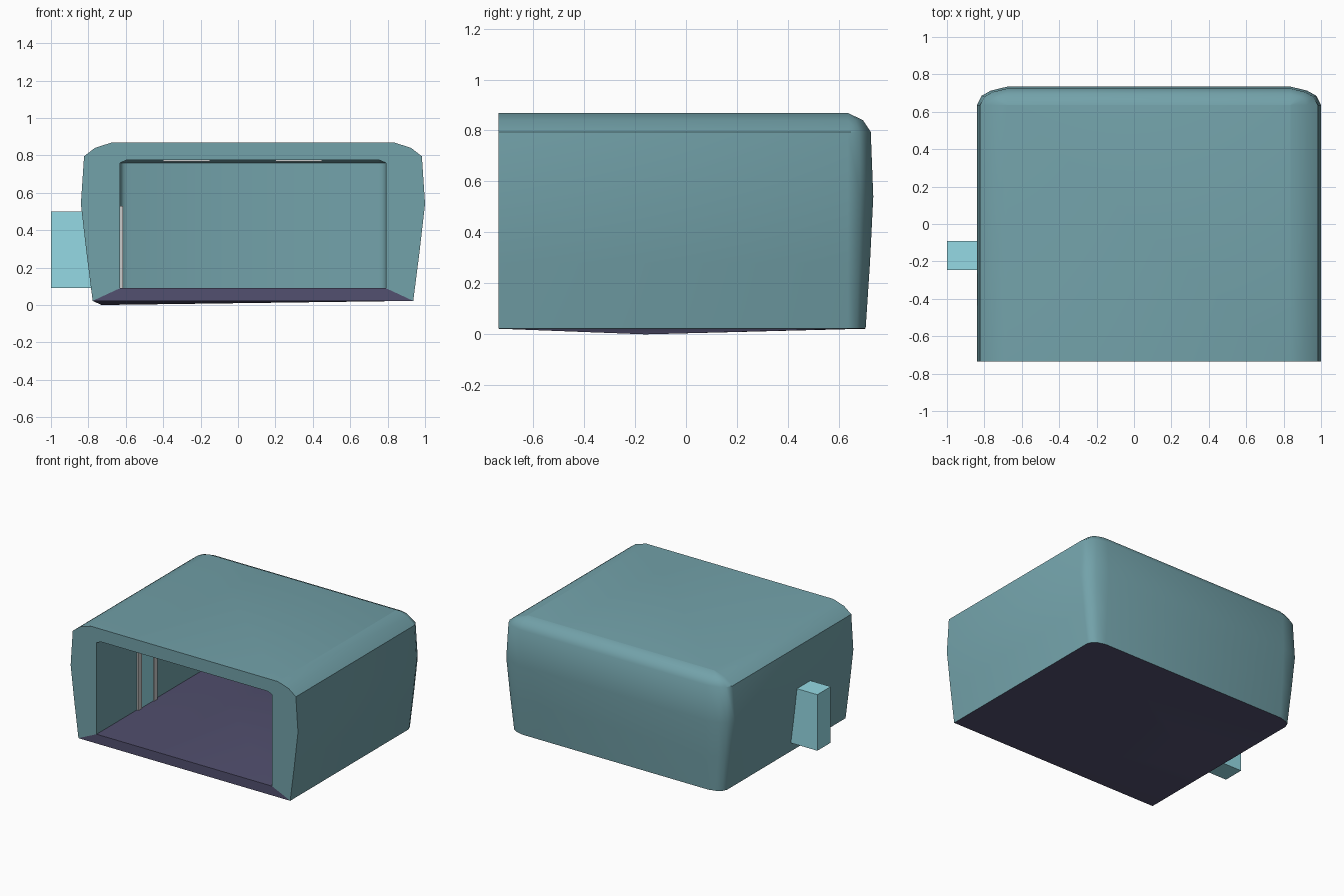
import bpy, bmesh, math

if "Cube" in bpy.data.objects:
    bpy.data.objects.remove(bpy.data.objects["Cube"])

CX = 0.08          # centre line of the body
FRONT = -0.735


def material(name, rgb):
    m = bpy.data.materials.new(name)
    m.diffuse_color = (*rgb, 1)
    m.use_nodes = True
    m.node_tree.nodes["Principled BSDF"].inputs["Base Color"].default_value = m.diffuse_color
    return m


def finish(bm, name, mat=None, angle=45):
    bmesh.ops.recalc_face_normals(bm, faces=bm.faces)
    mesh = bpy.data.meshes.new(name)
    bm.to_mesh(mesh)
    bm.free()
    ob = bpy.data.objects.new(name, mesh)
    bpy.context.collection.objects.link(ob)
    if mat:
        mesh.materials.append(mat)
    bpy.ops.object.select_all(action='DESELECT')
    ob.select_set(True)
    bpy.context.view_layer.objects.active = ob
    bpy.ops.object.shade_smooth_by_angle(angle=math.radians(angle))
    return ob


def row(bm, z, w, d, cw, cd):
    """U-shaped row of points: front left, round the back, front right.
    (cw, cd) is where the corner rounding starts."""
    half = [(w, FRONT), (w, cd),
            (cw + 0.85 * (w - cw), cd + 0.5 * (d - cd)),
            (cw + 0.55 * (w - cw), cd + 0.78 * (d - cd)), (cw, d)]
    pts = [(-x, y) for x, y in half] + half[::-1]
    return [bm.verts.new((CX + x, y, z)) for x, y in pts]


def skin(bm, a, b):
    for i in range(len(a) - 1):
        bm.faces.new((a[i], a[i + 1], b[i + 1], b[i]))


def box(name, x, y, z, mat=None):
    bm = bmesh.new()
    bmesh.ops.create_cube(bm, size=1)
    for v in bm.verts:
        v.co = [lo + (c + 0.5) * (hi - lo) for c, (lo, hi) in zip(v.co, (x, y, z))]
    return finish(bm, name, mat, 30)


teal = material("teal", (0.17, 0.36, 0.40))
purple = material("dark_purple", (0.085, 0.08, 0.16))
cyan = material("light_blue", (0.30, 0.70, 0.78))

# Hollow rounded shell, open at the front and underneath
bm = bmesh.new()
outer = [row(bm, z, w, d, 0.755, 0.635) for z, w, d in (
    (0.022, 0.857, 0.705), (0.28, 0.89, 0.722), (0.54, 0.92, 0.735),
    (0.795, 0.903, 0.725), (0.84, 0.845, 0.695), (0.868, 0.757, 0.637))]
inner = [row(bm, z, w, d, 0.67, 0.56) for z, w, d in (
    (0.09, 0.71, 0.60), (0.76, 0.71, 0.60), (0.775, 0.675, 0.565))]
for rows in (outer, [outer[0]] + inner):
    for a, b in zip(rows, rows[1:]):
        skin(bm, a, b)
    bm.faces.new(rows[-1])
bm.faces.new([r[0] for r in outer] + [r[-1] for r in outer[::-1]]
             + [r[-1] for r in inner] + [r[0] for r in inner[::-1]])
finish(bm, "shell", teal)

# Floor plate with a faintly bulging underside
bm = bmesh.new()
low = row(bm, 0.022, 0.857, 0.705, 0.755, 0.635)
top = row(bm, 0.09, 0.71, 0.60, 0.67, 0.56)
skin(bm, low, top)
bm.faces.new(top)
bm.faces.new((low[0], low[-1], top[-1], top[0]))
keel = bm.verts.new((-0.73, -0.16, 0))
for a, b in zip(low, low[1:] + low[:1]):
    bm.faces.new((a, b, keel))
finish(bm, "floor", purple, 30)

# Side block passing through the left wall
box("side_block", (-1.0, -0.622), (-0.245, -0.09), (0.09, 0.50), cyan)

# Grey strips framing the block inside, and two on the ceiling
for i, y in enumerate((-0.27, -0.09)):
    box(f"wall_strip_{i + 1}", (-0.635, -0.615), (y, y + 0.04), (0.09, 0.53))
for i, x in enumerate((-0.40, 0.20)):
    box(f"ceiling_strip_{i + 1}", (x, x + 0.25), (-0.10, 0.15), (0.767, 0.78))
